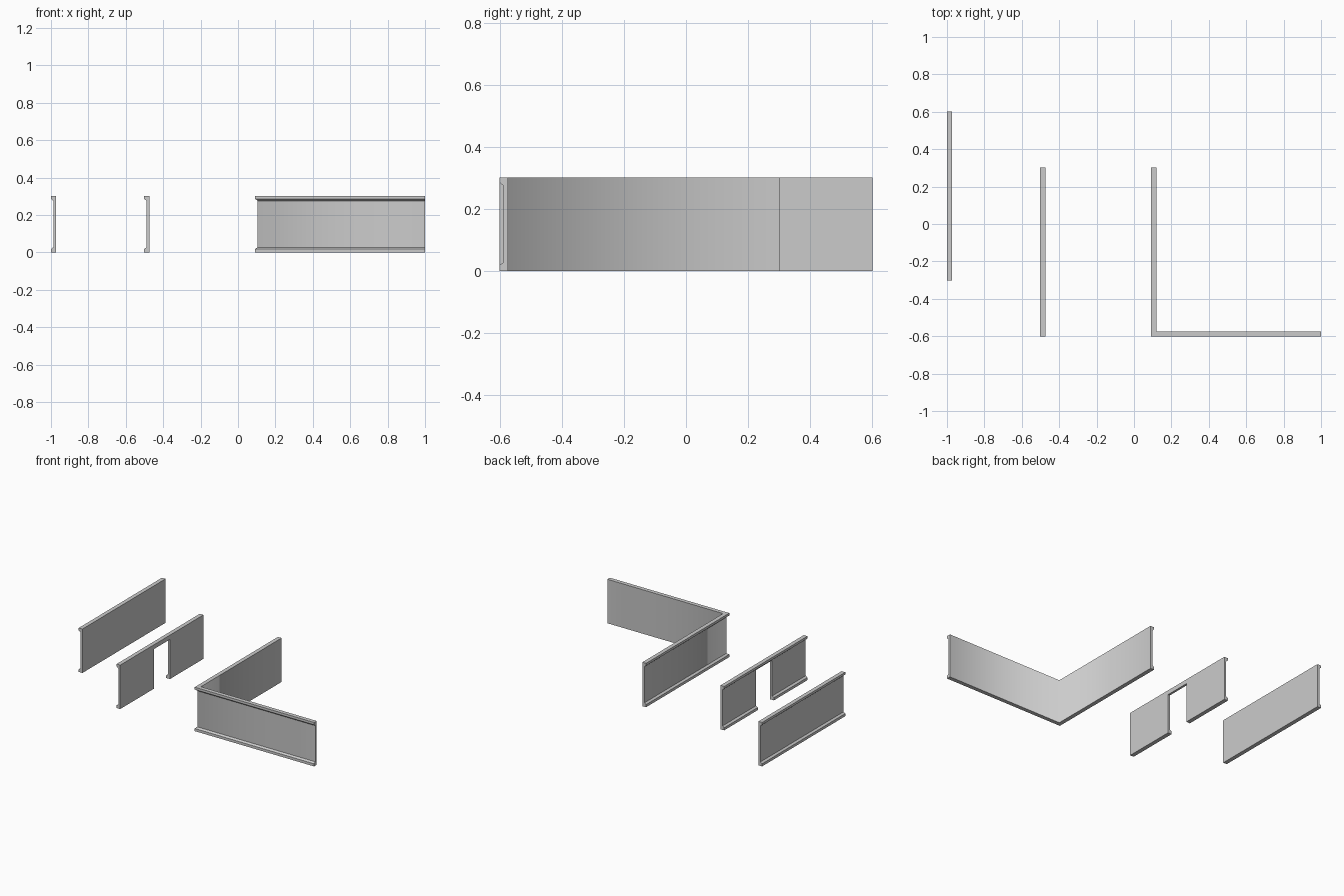
import bpy, bmesh

if "Cube" in bpy.data.objects:
    bpy.data.objects.remove(bpy.data.objects["Cube"])

H = 0.302      # wall height
T = 0.028      # full thickness
L = 0.904      # wall length
D = 0.013      # trim projection

# Cross-section: (depth from outer face, height); trims top and bottom
PROFILE = [(0, 0), (T, 0), (T, H), (0, H), (0, H - 0.016),
           (D, H - 0.027), (D, 0.027), (0, 0.018)]
PANEL_EDGES = (1, 5)   # inner face and outer panel


def sweep_wall(name, stations, smooth_panels=False):
    """Sweep the section through stations of (x, y, inward dx, inward dy)."""
    bm = bmesh.new()
    rings = [[bm.verts.new((x + dx * d, y + dy * d, z)) for d, z in PROFILE]
             for x, y, dx, dy in stations]
    n = len(PROFILE)
    for a, b in zip(rings, rings[1:]):
        for i in range(n):
            j = (i + 1) % n
            f = bm.faces.new((a[i], a[j], b[j], b[i]))
            f.smooth = smooth_panels and i in PANEL_EDGES
    bm.faces.new(rings[0])
    bm.faces.new(rings[-1][::-1])
    bmesh.ops.recalc_face_normals(bm, faces=bm.faces[:])
    mesh = bpy.data.meshes.new(name)
    bm.to_mesh(mesh)
    bm.free()
    obj = bpy.data.objects.new(name, mesh)
    bpy.context.collection.objects.link(obj)
    return obj


# Plain straight wall
sweep_wall("straight_wall", [(-1, 0.602 - L, 1, 0), (-1, 0.602, 1, 0)])

# Wall with doorway
door_wall = sweep_wall("doorway_wall",
                       [(-0.502, -0.602, 1, 0), (-0.502, -0.602 + L, 1, 0)])

# Corner wall, mitred, panels shaded smoothly around the bend
cx = 1 - L - 0.004
sweep_wall("corner_wall", [(cx, 0.302, 1, 0), (cx, -0.602, 1, 1),
                           (1, -0.602, 0, 1)], smooth_panels=True)

# Door opening cut up to the top trim
bpy.ops.mesh.primitive_cube_add(size=1, location=(-0.49, -0.15, 0.085))
cutter = bpy.context.object
cutter.name = "door_cutter"
cutter.scale = (0.2, 0.175, 0.374)
cutter.hide_render = True
mod = door_wall.modifiers.new("door_opening", 'BOOLEAN')
mod.operation = 'DIFFERENCE'
mod.solver = 'EXACT'
mod.object = cutter
bpy.context.view_layer.objects.active = door_wall
bpy.ops.object.modifier_apply(modifier=mod.name)
bpy.data.objects.remove(cutter, do_unlink=True)
